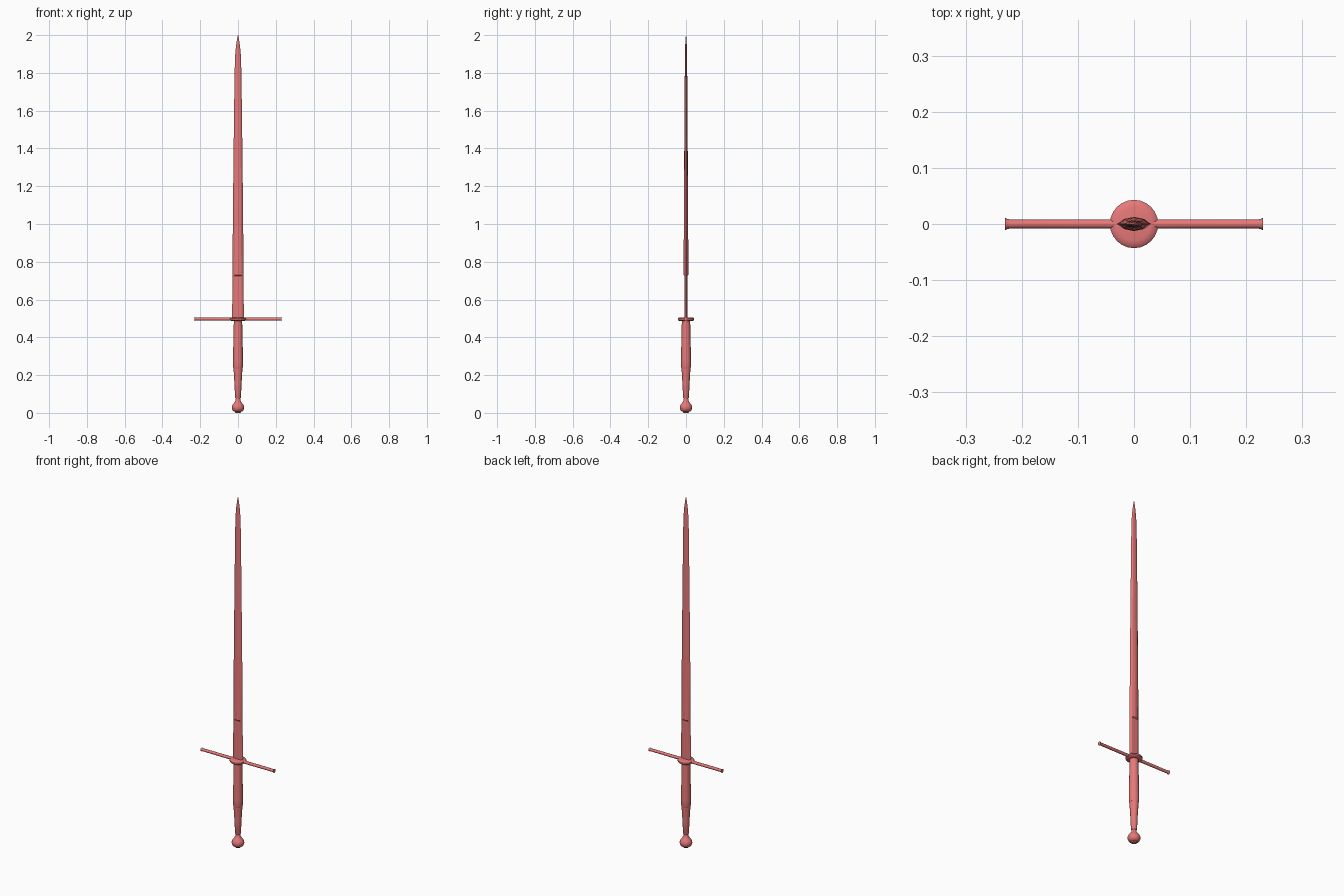
import bpy, bmesh, math

if "Cube" in bpy.data.objects:
    bpy.data.objects.remove(bpy.data.objects["Cube"])

# Single red colour for the whole sword
RED = bpy.data.materials.new("red")
RED.diffuse_color = (0.8, 0.19, 0.19, 1)
RED.use_nodes = True
RED.node_tree.nodes["Principled BSDF"].inputs["Base Color"].default_value = RED.diffuse_color


def loft(name, rings, smooth):
    """Skin a list of equal-length point rings and cap both ends."""
    bm = bmesh.new()
    vs = [[bm.verts.new(p) for p in r] for r in rings]
    n = len(rings[0])
    for a, b in zip(vs, vs[1:]):
        for i in range(n):
            j = (i + 1) % n
            bm.faces.new((a[i], a[j], b[j], b[i]))
    bm.faces.new(vs[0][::-1])
    bm.faces.new(vs[-1])
    bmesh.ops.recalc_face_normals(bm, faces=bm.faces)
    me = bpy.data.meshes.new(name)
    bm.to_mesh(me)
    bm.free()
    me.materials.append(RED)
    ob = bpy.data.objects.new(name, me)
    bpy.context.collection.objects.link(ob)
    bpy.context.view_layer.objects.active = ob
    ob.select_set(True)
    bpy.ops.object.shade_smooth_by_angle(angle=math.radians(smooth))
    ob.select_set(False)
    return ob


def circle(z, r, n):
    return [(r * math.cos(2 * math.pi * i / n),
             r * math.sin(2 * math.pi * i / n), z) for i in range(n)]


def blade_ring(z, w, t, k=.72):
    """Pointed lens section; k is the relative thickness beside the ridge."""
    return [(w, 0, z), (w * .6, t * k, z), (0, t, z), (-w * .6, t * k, z),
            (-w, 0, z), (-w * .6, -t * k, z), (0, -t, z), (w * .6, -t * k, z)]


# Blade: thinner lower part, then a ridged tapering part up to the point
loft("blade", [blade_ring(.49, .031, .007, .95), blade_ring(.725, .0295, .007, .95),
               blade_ring(.73, .0295, .0125), blade_ring(1.05, .027, .0115),
               blade_ring(1.5, .022, .0085), blade_ring(1.8, .018, .0065),
               blade_ring(1.89, .0155, .0055), blade_ring(1.94, .011, .0045),
               blade_ring(1.98, .005, .003), blade_ring(2.0, .0008, .0006)], 20)

# Round plate in the middle of the guard
loft("guard_plate", [circle(z, r, 24) for z, r in (
    (.486, .028), (.488, .039), (.492, .043), (.500, .043),
    (.504, .039), (.506, .03))], 40)

# Cross bar with flared ends
bar = [(-.23, .011), (-.226, .009), (-.22, .008), (0, .0085),
       (.22, .008), (.226, .009), (.23, .011)]
loft("cross_guard", [[(x, r * math.cos(math.pi * i / 6),
                       .497 + r * math.sin(math.pi * i / 6))
                      for i in range(12)] for x, r in bar], 40)

# Grip: swelling upper handle and tapering lower handle
loft("upper_grip", [circle(z, r, 16) for z, r in (
    (.235, .024), (.245, .0265), (.28, .0265), (.38, .0245), (.49, .022))], 40)
loft("lower_grip", [circle(z, r, 16) for z, r in (
    (.075, .013), (.08, .0155), (.15, .0185), (.25, .0245))], 40)

# Pommel with a narrow neck
loft("pommel", [circle(z, r, 24) for z, r in (
    (0, .013), (.006, .016), (.009, .024), (.016, .0295), (.026, .033),
    (.036, .032), (.045, .0275), (.055, .019), (.064, .0135), (.08, .011))], 40)
